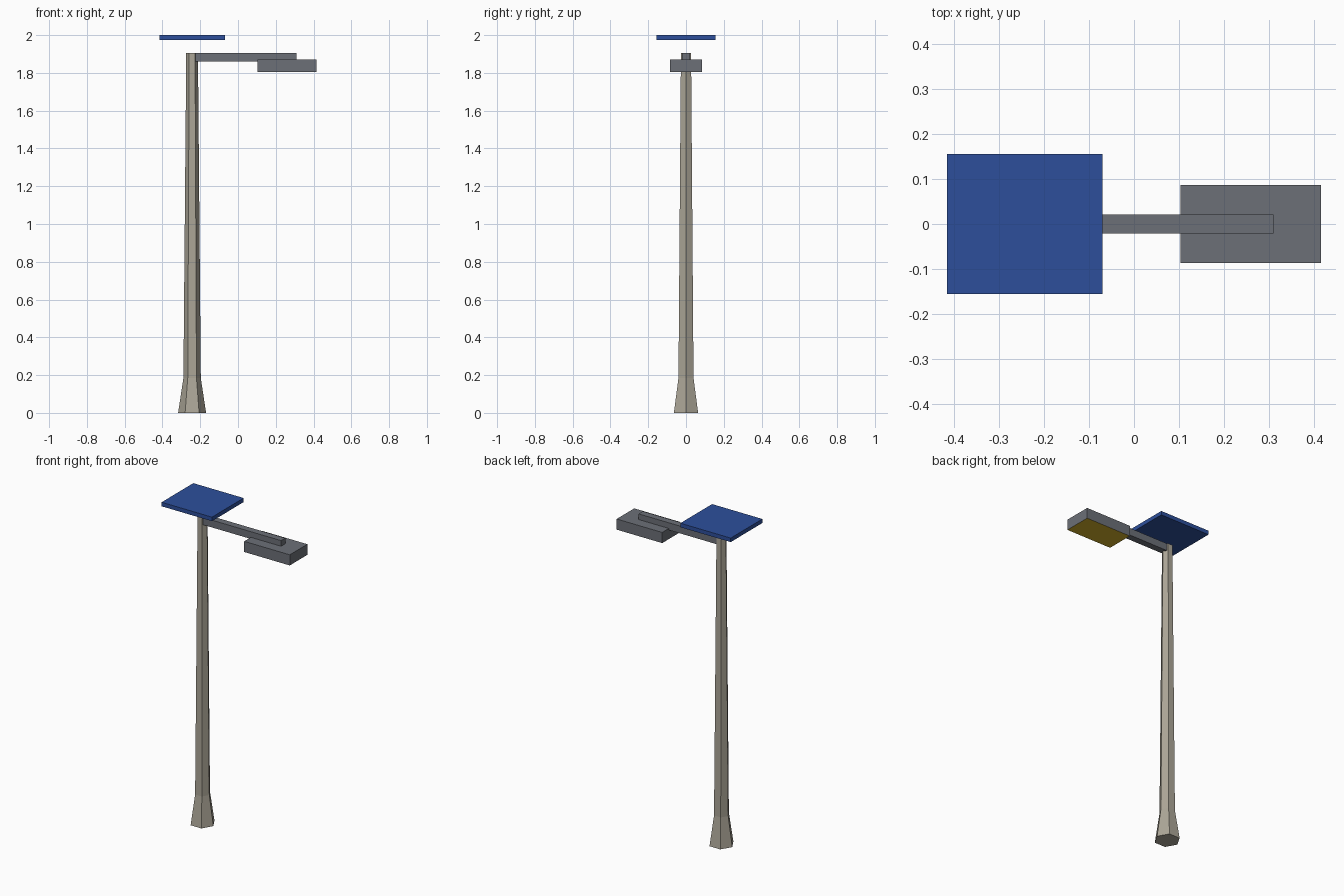
import bpy, bmesh, math

if "Cube" in bpy.data.objects:
    bpy.data.objects.remove(bpy.data.objects["Cube"])


def material(name, rgb):
    m = bpy.data.materials.new(name)
    m.diffuse_color = (*rgb, 1.0)
    m.use_nodes = True
    m.node_tree.nodes["Principled BSDF"].inputs["Base Color"].default_value = m.diffuse_color
    return m


stone = material("warm_grey_pole", (0.41, 0.38, 0.31))
metal = material("dark_grey_metal", (0.15, 0.16, 0.185))
blue = material("solar_blue", (0.026, 0.078, 0.33))
yellow = material("lamp_yellow", (0.66, 0.44, 0.025))


def finish(bm, name, mats):
    bmesh.ops.recalc_face_normals(bm, faces=bm.faces)
    me = bpy.data.meshes.new(name)
    bm.to_mesh(me)
    bm.free()
    for m in mats:
        me.materials.append(m)
    ob = bpy.data.objects.new(name, me)
    bpy.context.collection.objects.link(ob)
    return ob


def box(name, lo, hi, *mats):
    bm = bmesh.new()
    bmesh.ops.create_cube(bm, size=1)
    for v in bm.verts:
        v.co = [lo[i] if v.co[i] < 0 else hi[i] for i in range(3)]
    return finish(bm, name, mats)


def lathe_column(name, cx, profile, sides, mat):
    # stacked polygon rings with capped ends
    bm = bmesh.new()
    rings = [[bm.verts.new((cx + r * math.cos(2 * math.pi * k / sides),
                            r * math.sin(2 * math.pi * k / sides), z))
              for k in range(sides)] for r, z in profile]
    for a, b in zip(rings, rings[1:]):
        for k in range(sides):
            n = (k + 1) % sides
            bm.faces.new((a[k], a[n], b[n], b[k]))
    bm.faces.new(rings[0])
    bm.faces.new(rings[-1])
    return finish(bm, name, [mat])


# six-sided tapered pole with flared foot
lathe_column("pole", -0.243, [(0.074, 0), (0.046, 0.185), (0.031, 1.905)], 6, stone)

# horizontal arm
box("arm", (-0.235, -0.021, 1.86), (0.31, 0.021, 1.905), metal)

# lamp head with glowing underside
lamp = box("lamp_head", (0.103, -0.086, 1.804), (0.415, 0.086, 1.87), metal, yellow)
for f in lamp.data.polygons:
    if f.normal.z < -0.5:
        f.material_index = 1

# solar panel hovering over the pole top
box("solar_panel", (-0.415, -0.155, 1.975), (-0.07, 0.155, 2.0), blue)
